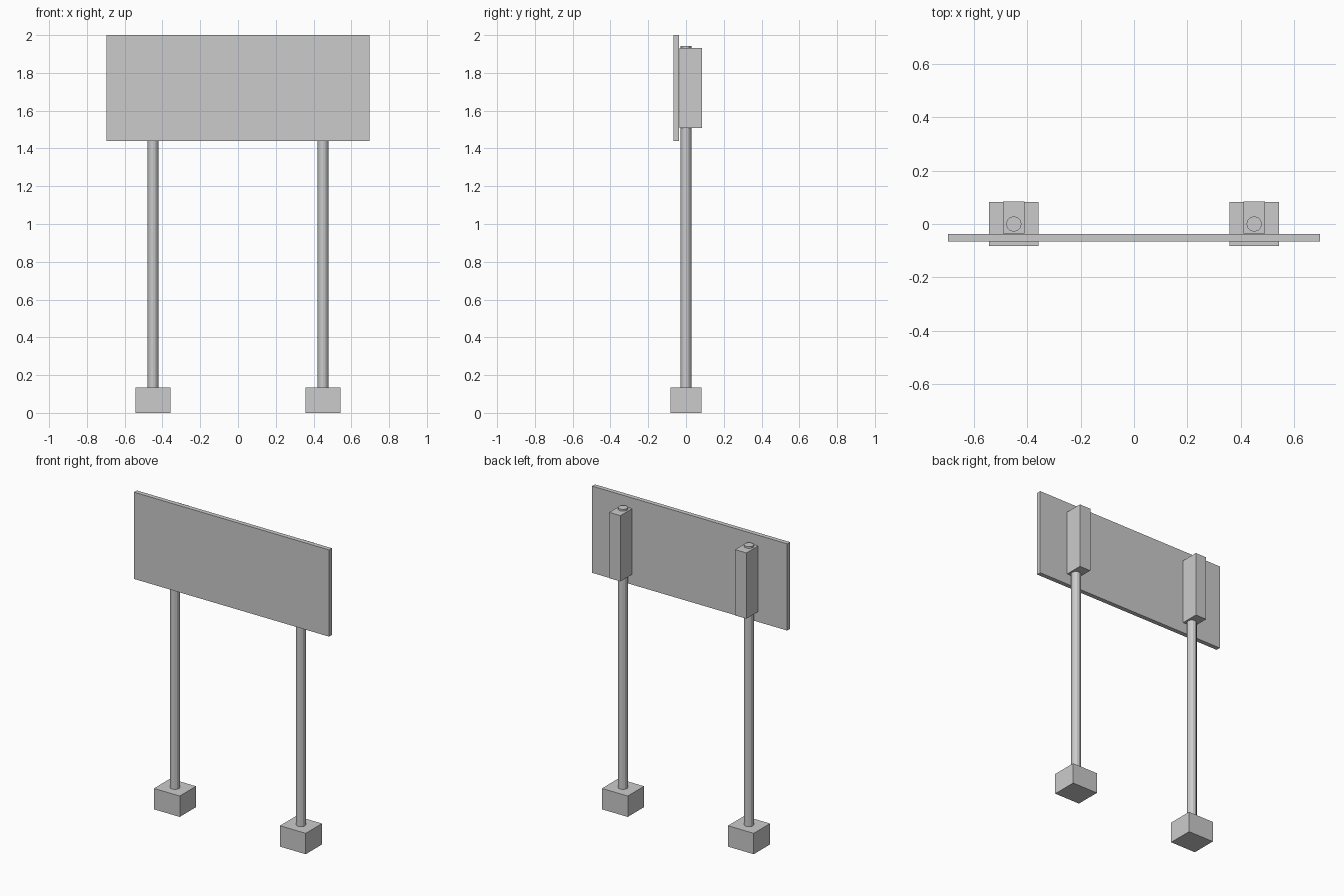
import bpy

if "Cube" in bpy.data.objects:
    bpy.data.objects.remove(bpy.data.objects["Cube"])


def box(name, x, y, z):
    # Box from (min, max) ranges on each axis
    c = [(a + b) / 2 for a, b in (x, y, z)]
    bpy.ops.mesh.primitive_cube_add(size=1, location=c)
    ob = bpy.context.object
    ob.name = name
    ob.scale = [b - a for a, b in (x, y, z)]
    bpy.ops.object.transform_apply(location=False, rotation=False, scale=True)
    return ob


# Sign board
box("sign_board", (-0.697, 0.697), (-0.066, -0.037), (1.44, 2.0))

for side, x in (("left", -0.45), ("right", 0.45)):
    # Footing block
    box(side + "_footing", (x - 0.092, x + 0.092), (-0.083, 0.083), (0, 0.135))
    # Round post, poking out above the bracket
    z0, z1 = 0.1, 1.943
    bpy.ops.mesh.primitive_cylinder_add(vertices=12, radius=0.029, depth=z1 - z0,
                                        location=(x, 0, (z0 + z1) / 2))
    bpy.context.object.name = side + "_post"
    # Bracket clamping the board to the post
    box(side + "_bracket", (x - 0.04, x + 0.04), (-0.035, 0.084), (1.507, 1.932))
